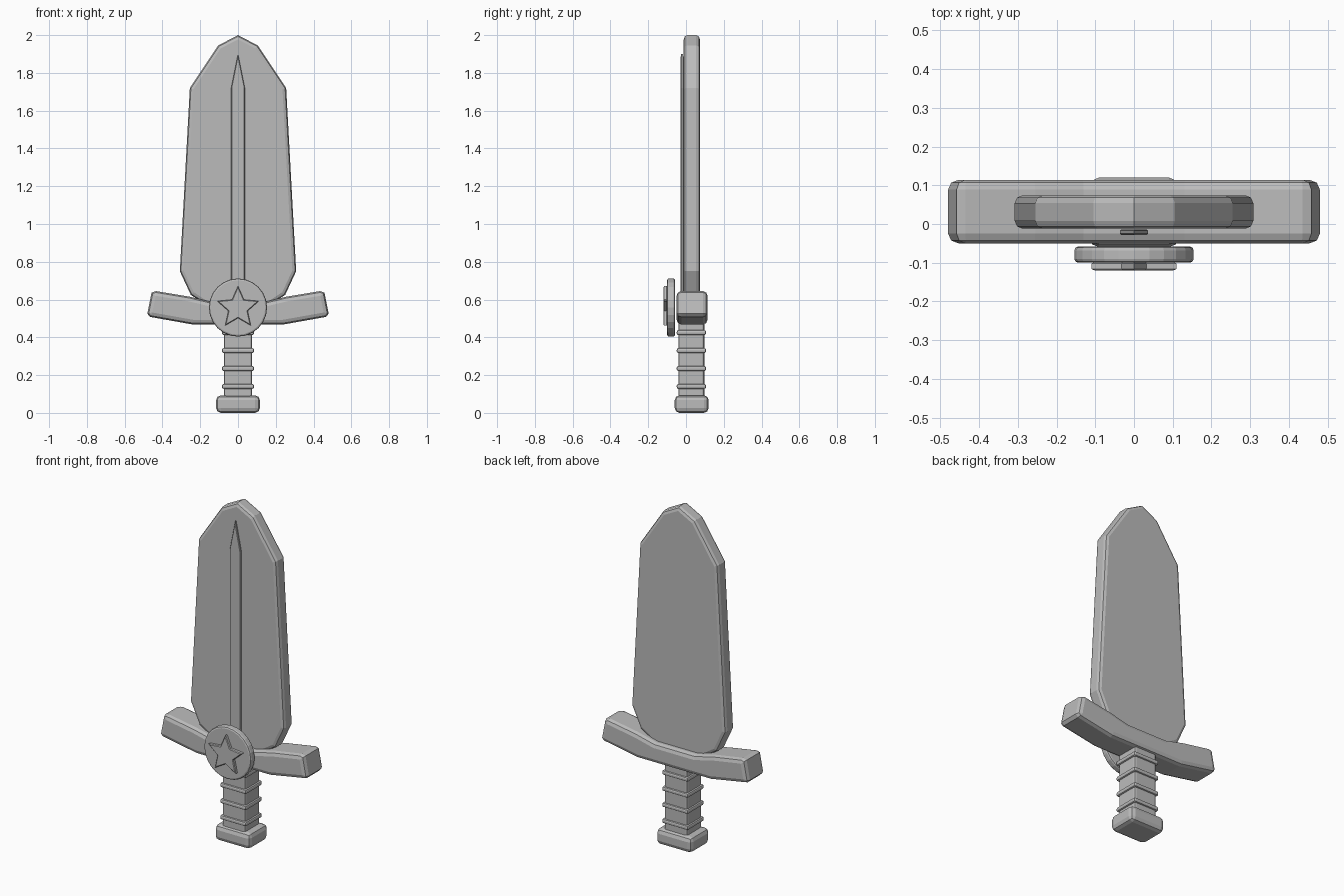
import bpy, bmesh, math

if "Cube" in bpy.data.objects:
    bpy.data.objects.remove(bpy.data.objects["Cube"])

grey = bpy.data.materials.new("grey")
grey.diffuse_color = (0.5, 0.5, 0.5, 1)
grey.use_nodes = True
grey.node_tree.nodes["Principled BSDF"].inputs["Base Color"].default_value = grey.diffuse_color


def finish(bm, name):
    bmesh.ops.recalc_face_normals(bm, faces=bm.faces)
    mesh = bpy.data.meshes.new(name)
    bm.to_mesh(mesh)
    bm.free()
    mesh.materials.append(grey)
    ob = bpy.data.objects.new(name, mesh)
    bpy.context.collection.objects.link(ob)
    return ob


def slab(name, pts, y0, y1, bevel, segments=2):
    """Extrude an (x, z) outline from y0 to y1 and round its front and back rims."""
    bm = bmesh.new()
    face = bm.faces.new([bm.verts.new((x, y0, z)) for x, z in pts])
    ext = bmesh.ops.extrude_face_region(bm, geom=[face], use_keep_orig=True)
    for v in ext["geom"]:
        if isinstance(v, bmesh.types.BMVert):
            v.co.y = y1
    bmesh.ops.recalc_face_normals(bm, faces=bm.faces)
    rims = [e for e in bm.edges if abs(e.verts[0].co.y - e.verts[1].co.y) < 1e-6]
    bmesh.ops.bevel(bm, geom=rims, offset=bevel, segments=segments,
                    profile=0.5, affect='EDGES', clamp_overlap=True)
    return finish(bm, name)


def block(name, half_x, y0, y1, z0, z1, bevel):
    """Box with all edges rounded."""
    bm = bmesh.new()
    bmesh.ops.create_cube(bm, size=1)
    for v in bm.verts:
        v.co.x *= 2 * half_x
        v.co.y = (y0 + y1) / 2 + v.co.y * (y1 - y0)
        v.co.z = (z0 + z1) / 2 + v.co.z * (z1 - z0)
    bmesh.ops.bevel(bm, geom=bm.edges[:], offset=bevel, segments=2,
                    profile=0.5, affect='EDGES', clamp_overlap=True)
    return finish(bm, name)


def mirrored(right):
    """Complete a right-hand outline (top to bottom) with its left half."""
    return right + [(-x, z) for x, z in reversed(right) if x > 0]


def radial(radii, count, z):
    """Closed outline around (0, z), starting at the top."""
    return [(radii[i % len(radii)] * math.sin(2 * math.pi * i / count),
             z + radii[i % len(radii)] * math.cos(2 * math.pi * i / count))
            for i in range(count)]


# Blade and its raised centre strip
slab("blade", mirrored([(0, 2.0), (0.105, 1.945), (0.255, 1.72), (0.308, 0.75),
                        (0.25, 0.625), (0.12, 0.54)]), -0.012, 0.074, 0.02)
slab("blade_centre_strip", mirrored([(0, 1.9), (0.036, 1.72), (0.036, 0.55)]),
     -0.028, -0.014, 0.003, 1)

# Crossguard with upswept ends
slab("crossguard", mirrored([(0.13, 0.585), (0.255, 0.615), (0.435, 0.645),
                             (0.458, 0.637), (0.48, 0.525), (0.465, 0.508),
                             (0.24, 0.468)]), -0.05, 0.114, 0.025)

# Round badge with a star plate
slab("badge", radial([0.154], 24, 0.558), -0.1, -0.058, 0.01)
slab("badge_star", radial([0.116, 0.054], 10, 0.556), -0.12, -0.098, 0.004, 1)

# Grip, grip rings and pommel
block("grip", 0.075, -0.04, 0.097, 0.06, 0.52, 0.012)
for i in range(4):
    z = 0.14 + 0.095 * i
    block(f"grip_ring_{i + 1}", 0.085, -0.049, 0.106, z - 0.013, z + 0.013, 0.009)
block("pommel", 0.116, -0.06, 0.12, 0.0, 0.093, 0.026)
